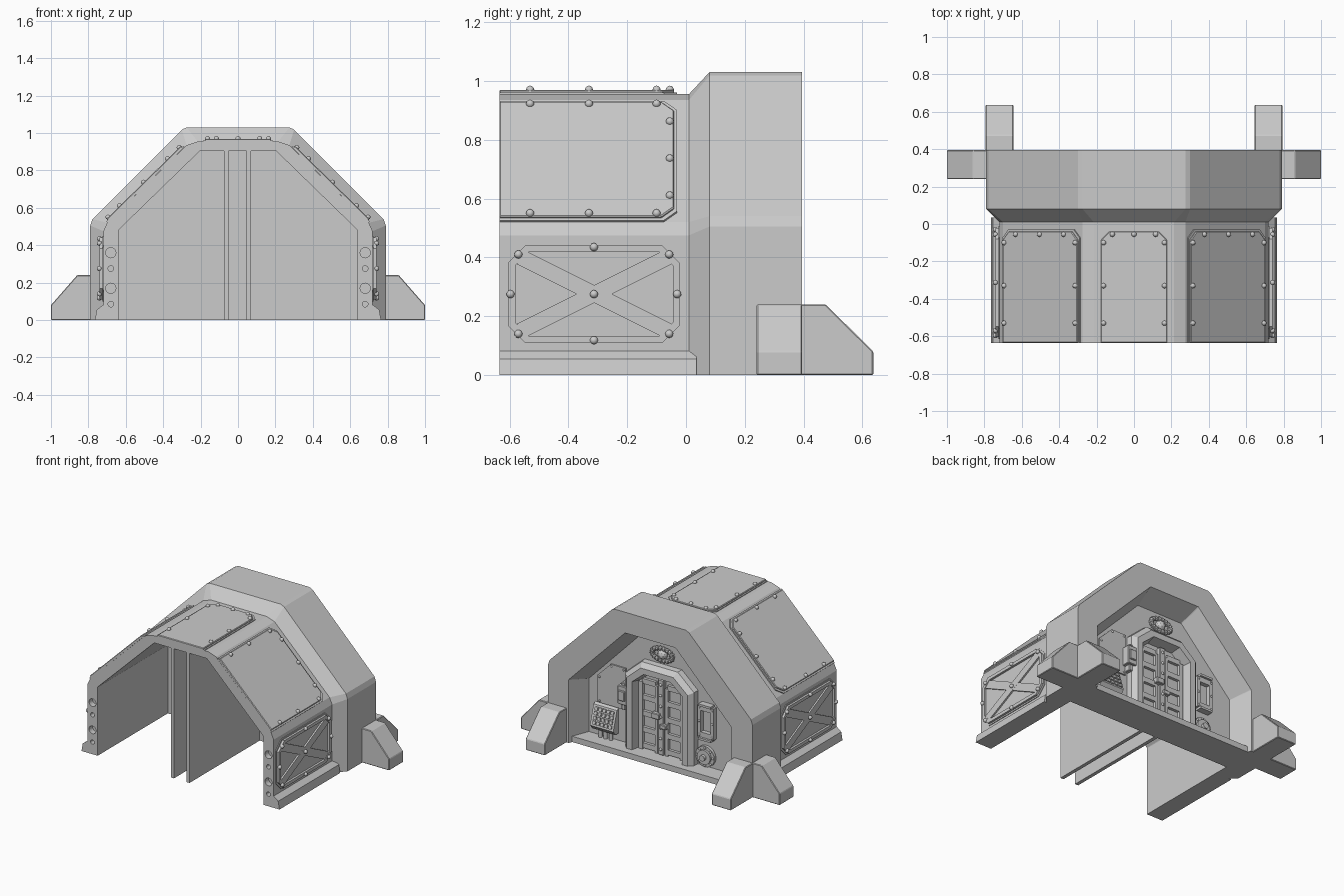
import bpy, bmesh, math
from mathutils import Matrix, Vector

if "Cube" in bpy.data.objects:
    bpy.data.objects.remove(bpy.data.objects["Cube"])


def finish(name, bm, mirror=False, bevel=0, smooth=False):
    bmesh.ops.recalc_face_normals(bm, faces=bm.faces[:])
    me = bpy.data.meshes.new(name)
    for f in bm.faces:
        f.smooth = smooth
    bm.to_mesh(me)
    bm.free()
    ob = bpy.data.objects.new(name, me)
    bpy.context.collection.objects.link(ob)
    if bevel:
        b = ob.modifiers.new("bevel", 'BEVEL')
        b.width, b.segments = bevel, 1
    if mirror:
        ob.modifiers.new("mirror", 'MIRROR')
    return ob


def frame(o, u, v, n):
    m = Matrix((Vector(u).normalized(), Vector(v).normalized(), Vector(n).normalized())).transposed().to_4x4()
    m.translation = o
    return m


def add_prism(bm, pts, m, h):
    lo = [bm.verts.new(m @ Vector((a, b, 0))) for a, b in pts]
    hi = [bm.verts.new(m @ Vector((a, b, h))) for a, b in pts]
    bm.faces.new(lo)
    bm.faces.new(hi)
    n = len(pts)
    for i in range(n):
        j = (i + 1) % n
        bm.faces.new((lo[i], lo[j], hi[j], hi[i]))


def prism(name, pts, m, h, **k):
    bm = bmesh.new()
    add_prism(bm, pts, m, h)
    return finish(name, bm, **k)


def boxes(name, items, **k):
    bm = bmesh.new()
    for x0, x1, y0, y1, z0, z1 in items:
        add_prism(bm, rect(x0, x1, y0, y1), Matrix.Translation((0, 0, z0)), z1 - z0)
    return finish(name, bm, **k)


def rect(a0, a1, b0, b1):
    return [(a0, b0), (a1, b0), (a1, b1), (a0, b1)]


def octagon(a0, a1, b0, b1, c):
    return [(a0 + c, b0), (a1 - c, b0), (a1, b0 + c), (a1, b1 - c),
            (a1 - c, b1), (a0 + c, b1), (a0, b1 - c), (a0, b0 + c)]


def bolts(name, pts, m, h, r=0.014, mirror=False):
    bm = bmesh.new()
    for a, b in pts:
        bmesh.ops.create_icosphere(bm, subdivisions=2, radius=r, matrix=Matrix.Translation(m @ Vector((a, b, h))))
    return finish(name, bm, mirror, smooth=True)


def full(half):
    return half + [(-x, z) for x, z in reversed(half)]


def loft(name, sections, bevel=0):
    # sections: (half profile, y), joined in a closed loop and capped at the floor
    bm = bmesh.new()
    rows = [[bm.verts.new((x, y, z)) for x, z in full(p)] for p, y in sections]
    for i, a in enumerate(rows):
        b = rows[(i + 1) % len(rows)]
        for j in range(len(a) - 1):
            bm.faces.new((a[j], a[j + 1], b[j + 1], b[j]))
    bm.faces.new([r[0] for r in rows])
    bm.faces.new([r[-1] for r in rows])
    return finish(name, bm, bevel=bevel)


def ring_prism(name, outer, inner, m, h, **k):
    bm = bmesh.new()
    n = len(outer)
    for i in range(n):
        j = (i + 1) % n
        add_prism(bm, [outer[i], outer[j], inner[j], inner[i]], m, h)
    return finish(name, bm, **k)


# half profiles (x, z)
A = [(.72, 0), (.72, .475), (.70, .52), (.275, .935), (.215, .955)]
T = [(.64, 0), (.64, .478), (.638, .482), (.205, .903), (.2, .905)]
B = [(.79, 0), (.79, .505), (.778, .54), (.30, 1.018), (.275, 1.03)]
C = [(.63, 0), (.63, .44), (.628, .445), (.2, .88), (.195, .885)]
D = [(.575, 0), (.575, .41), (.573, .413), (.18, .818), (.175, .82)]

# tunnel shell with peg holes in its front end
shell = loft("tunnel_shell", [(A, -.635), (A, .02), (T, .02), (T, -.635)])
bm = bmesh.new()
for z, r in [(.36, .027), (.275, .015), (.17, .027), (.085, .015)]:
    bmesh.ops.create_cone(bm, cap_ends=True, segments=24, radius1=r, radius2=r, depth=.08,
                          matrix=Matrix.Translation((.68, -.635, z)) @ Matrix.Rotation(math.pi / 2, 4, 'X'))
cut = finish("peg_hole_cutter", bm, mirror=True)
cut.hide_render = True
cut.display_type = 'WIRE'
bo = shell.modifiers.new("holes", 'BOOLEAN')
bo.operation, bo.object = 'DIFFERENCE', cut

# entrance arch, end wall, threshold and inner dividers
loft("entrance_arch", [(A, .01), (B, .08), (B, .395), (C, .395), (D, .25), (D, .14), (T, .14), (T, .01)])
back = frame((0, 0, 0), (1, 0, 0), (0, 0, 1), (0, 1, 0))
W = .25


def at(y):
    return Matrix.Translation((0, y, 0)) @ back


prism("end_wall", full(T), at(.14), W - .14)
boxes("threshold", [(-.63, .63, .14, .37, 0, .04)])
boxes("divider_wall", [(-.075, -.05, -.635, .15, 0, .91), (.045, .07, -.635, .15, 0, .91)])
prism("door_inner_face", rect(-.172, .172, .05, .56), at(.136), .02)

# buttress feet
prism("side_foot", [(.75, 0), (1, 0), (1, .08), (.86, .24), (.75, .24)], at(.24), .155, mirror=True, bevel=.004)
prism("back_foot", [(.37, 0), (.637, 0), (.637, .08), (.475, .24), (.37, .24)],
      frame((.645, 0, 0), (0, 1, 0), (0, 0, 1), (1, 0, 0)), .148, mirror=True, bevel=.004)

# base skirting with a chamfered rear end
prism("base_skirt", [(.70, 0), (.765, 0), (.755, .055), (.72, .082), (.70, .082)], at(-.635), .67, mirror=True)

# cross-braced side panels
side = frame((.715, 0, 0), (0, 1, 0), (0, 0, 1), (1, 0, 0))
out = octagon(-.615, -.012, .10, .45, .06)
inn = octagon(-.58, -.045, .133, .418, .045)
prism("side_panel_base", out, side, .01, mirror=True)
ring_prism("side_panel_rim", octagon(-.605, -.022, .11, .44, .058), inn, side, .025, mirror=True)
bm = bmesh.new()
c = Vector((-.3125, .2755))
for s in (1, -1):
    d = Vector((.25, s * .125))
    p = Vector((-d.y, d.x)).normalized() * .027
    add_prism(bm, [c - d - p, c + d - p, c + d + p, c - d + p], side, .021 + s * .0003)
finish("side_panel_brace", bm, mirror=True)
bolts("side_panel_bolts", [(-.57, .41), (-.313, .435), (-.057, .41), (-.597, .275), (-.03, .275),
                           (-.57, .14), (-.313, .118), (-.057, .14), (-.313, .275)], side, .026, mirror=True)


# roof plates
def roof_plate(name, m, w, mirror):
    def o(w, e):
        return [(-w, -.635), (w, -.635), (w, e - .045), (w - .045, e), (-w + .045, e), (-w, e - .045)]
    prism(name + "_base", o(w, -.03), m, .008, mirror=mirror)
    prism(name, o(w - .01, -.04), m, .017, mirror=mirror, bevel=.004)
    e = w - .024
    k = w * .62
    bolts(name + "_bolts", [(s * e, y) for s in (1, -1) for y in (-.53, -.33, -.1)]
          + [(-k, -.055), (0, -.055), (k, -.055)], m, .018, mirror=mirror)


roof_plate("slope_plate", frame((.492, 0, .7235), (1, 0, -.98), (0, 1, 0), (.98, 0, 1)), .29, True)
roof_plate("top_plate", frame((0, 0, .952), (1, 0, 0), (0, 1, 0), (0, 0, 1)), .187, False)

# door surround and paired leaves
loft("door_surround", [([(.27, .03), (.27, .555), (.145, .665)], W - .02), ([(.265, .03), (.265, .55), (.14, .66)], .29),
                       ([(.235, .03), (.235, .535), (.125, .63)], .32), ([(.195, .03), (.195, .515), (.105, .59)], .32),
                       ([(.175, .03), (.175, .505), (.095, .57)], W - .02)])
items = []
for s in (-1, 1):
    for x0, x1 in ((.03, .05), (.145, .175)):
        items.append((min(s * x0, s * x1), max(s * x0, s * x1), W - .01, .272, .04, .51))
    for i in range(5):
        z = .05 + i * .112
        items.append((min(s * .045, s * .15), max(s * .045, s * .15), W - .01, .27, z, z + .035))
boxes("door_grid", items)
boxes("door_centre_strip", [(-.022, .022, W - .01, .28, .04, .565)], bevel=.004)
bolts("door_bolts", [(0, .08 + .075 * i) for i in range(7)], back, .28, r=.01)
boxes("door_latch", [(.0, .06, .26, .3, .29, .33), (-.05, .0, .26, .295, .23, .26)], bevel=.004)

# oval wreath plaque over the door
bm = bmesh.new()
for i in range(18):
    t = i * math.tau / 18
    bmesh.ops.create_icosphere(bm, subdivisions=1, radius=.018,
                               matrix=Matrix.Translation((.078 * math.cos(t), W + .012, .735 + .042 * math.sin(t))))
bmesh.ops.create_icosphere(bm, subdivisions=2, radius=.035, matrix=Matrix.Translation((0, W + .005, .735)))
finish("wreath_plaque", bm)

# wall plate, control box and keypad console
prism("wall_plate", [(.285, .27), (.50, .27), (.50, .46), (.40, .56), (.285, .56)], at(W - .005), .015)
bolts("wall_plate_bolts", [(.3, .285), (.485, .285), (.485, .45), (.395, .545), (.3, .545)], back, W + .01, r=.007)
boxes("control_box", [(.24, .31, W, .315, .33, .46), (.25, .30, .31, .325, .36, .43), (.26, .29, W, .3, .29, .48)], bevel=.004)
tilt = [(W - .01, .09), (.285, .09), (.31, .12), (.27, .255), (W - .01, .27)]
prism("keypad_console", tilt, frame((.345, 0, 0), (0, 1, 0), (0, 0, 1), (1, 0, 0)), .18)
bm = bmesh.new()
keys = frame((.345, .31, .12), (1, 0, 0), (0, -.04, .135), (0, .135, .04))
for i in range(5):
    for j in range(4):
        add_prism(bm, rect(.015 + i * .031, .038 + i * .031, .012 + j * .031, .035 + j * .031), keys, .008)
finish("console_keys", bm)
bm = bmesh.new()
for x in (.39, .43, .47):
    bmesh.ops.create_cone(bm, cap_ends=True, segments=12, radius1=.013, radius2=.013, depth=.07,
                          matrix=Matrix.Translation((x, .272, .065)))
finish("console_pipes", bm, smooth=False)

# wall hatch window
ring_prism("window_frame", rect(-.41, -.285, .25, .47), rect(-.385, -.31, .285, .435), at(W - .005), .035)
boxes("window_ledges", [(-.395, -.30, W, .295, .47, .485), (-.395, -.30, W, .295, .235, .25)])
bolts("window_bolts", [(x, z) for x in (-.398, -.297) for z in (.265, .36, .455)], back, W + .03, r=.008)

# round valve
bm = bmesh.new()
for r, y in ((.072, .27), (.05, .285), (.02, .305)):
    bmesh.ops.create_cone(bm, cap_ends=True, segments=24, radius1=r, radius2=r, depth=y - W + .01,
                          matrix=Matrix.Translation((-.335, (y + W - .01) / 2, .115)) @ Matrix.Rotation(math.pi / 2, 4, 'X'))
finish("round_valve", bm)
bolts("valve_bolts", [(-.335 + .06 * math.cos(i * math.tau / 8), .115 + .06 * math.sin(i * math.tau / 8))
                      for i in range(8)], back, .271, r=.008)
